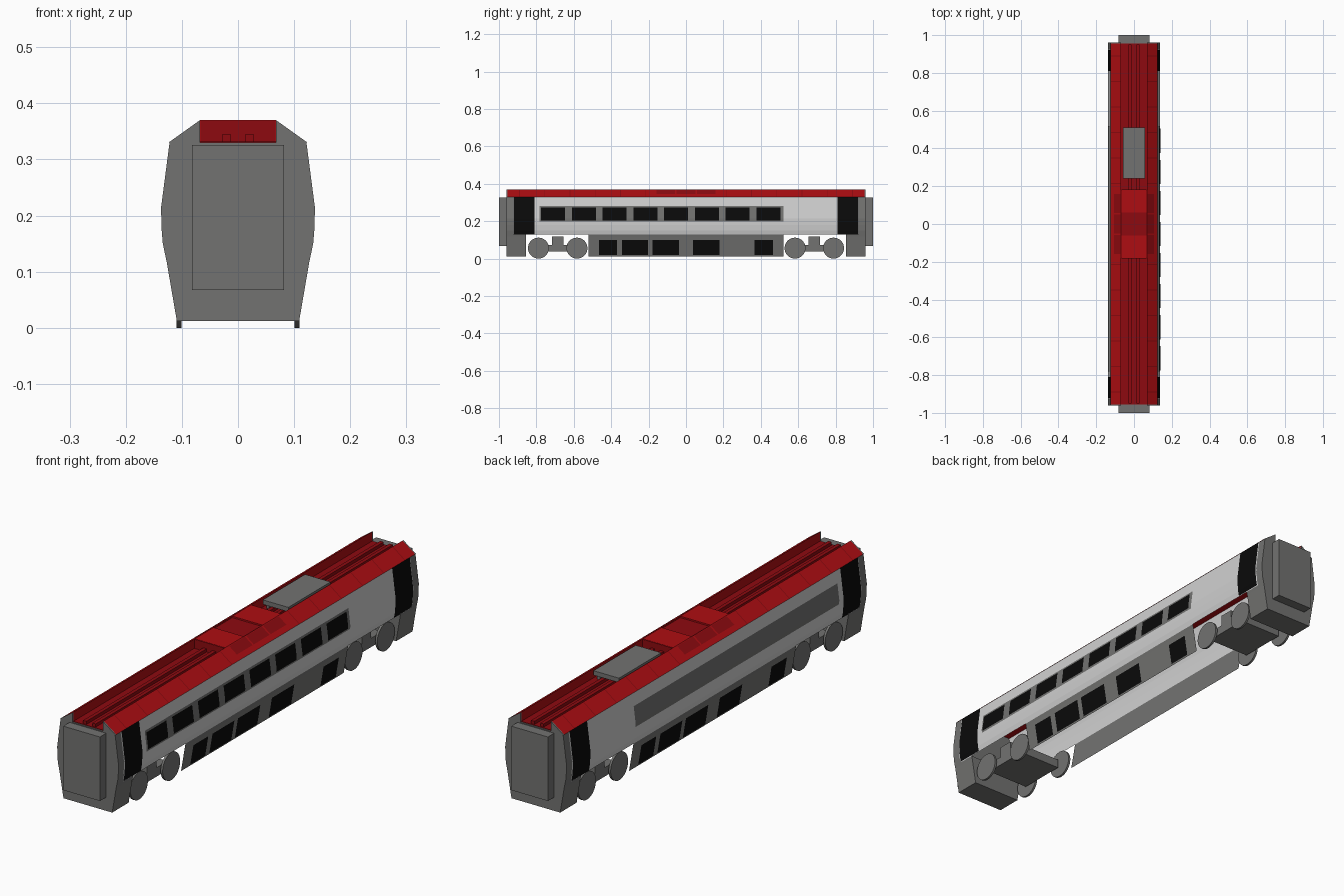
import bpy, bmesh, math

cube = bpy.data.objects.get("Cube")
if cube:
    bpy.data.objects.remove(cube, do_unlink=True)


def material(name, r, g, b):
    m = bpy.data.materials.new(name)
    m.use_nodes = True
    m.diffuse_color = (r, g, b, 1)
    m.node_tree.nodes["Principled BSDF"].inputs["Base Color"].default_value = (r, g, b, 1)
    return m


WHITE = material("body white", 0.63, 0.63, 0.63)
GREY = material("frame grey", 0.17, 0.17, 0.165)
BLACK = material("glass black", 0.003, 0.003, 0.003)
RED = material("roof red", 0.42, 0.004, 0.006)
DARK_RED = material("roof dark red", 0.27, 0.003, 0.005)

# Half cross-section of the carriage, from skirt to roof edge
PROFILE = [(.109, .012), (.127, .117), (.134, .15), (.1365, .18),
           (.137, .215), (.122, .33), (.068, .37)]
EAVES, SILL, ROOF = .33, .128, .37


def width_at(z):
    for (x0, z0), (x1, z1) in zip(PROFILE, PROFILE[1:]):
        if z <= z1:
            return x0 + (x1 - x0) * (z - z0) / (z1 - z0)
    return PROFILE[-1][0]


def section(z0, z1):
    """Points of the half profile between two heights."""
    inner = [p for p in PROFILE if z0 < p[1] < z1]
    return [(width_at(z0), z0)] + inner + [(width_at(z1), z1)]


def finish(bm, name, mat):
    bmesh.ops.recalc_face_normals(bm, faces=bm.faces)
    me = bpy.data.meshes.new(name)
    bm.to_mesh(me)
    bm.free()
    me.materials.append(mat)
    ob = bpy.data.objects.new(name, me)
    bpy.context.collection.objects.link(ob)
    return ob


def side_panel(name, mat, side, y0, y1, z0, z1, lift=0.0):
    """Sheet that follows the carriage side."""
    bm = bmesh.new()
    up = lift if z0 >= EAVES else 0
    rows = [[bm.verts.new((side * (x + lift), y, z + up)) for y in (y0, y1)]
            for x, z in section(z0, z1)]
    for a, b in zip(rows, rows[1:]):
        loop = (a[0], a[1], b[1], b[0])
        bm.faces.new(loop if side > 0 else loop[::-1])
    me = bpy.data.meshes.new(name)
    bm.to_mesh(me)
    bm.free()
    me.materials.append(mat)
    ob = bpy.data.objects.new(name, me)
    bpy.context.collection.objects.link(ob)


def prism(name, mat, outline, y0, y1):
    """Closed outline in x and z, extruded along the carriage."""
    bm = bmesh.new()
    ends = [[bm.verts.new((x, y, z)) for x, z in outline] for y in (y0, y1)]
    n = len(outline)
    for i in range(n):
        j = (i + 1) % n
        bm.faces.new((ends[0][i], ends[0][j], ends[1][j], ends[1][i]))
    for e in ends:
        bm.faces.new(e)
    return finish(bm, name, mat)


def box(name, mat, x0, x1, y0, y1, z0, z1):
    return prism(name, mat, [(x0, z0), (x1, z0), (x1, z1), (x0, z1)], y0, y1)


def slab(name, mat, y0, y1, z0, z1):
    """Full-width block with the carriage cross-section."""
    half = section(z0, z1)
    prism(name, mat, half + [(-x, z) for x, z in reversed(half)], y0, y1)


SKIRT_BOXES = [(-.465, -.37), (-.343, -.203), (-.18, -.037), (.037, .18), (.367, .465)]

for side, label in ((1, "left"), (-1, "right")):
    # Body shell, skirt and doors
    side_panel(label + "_body_side", WHITE, side, -.925, .925, SILL, EAVES)
    side_panel(label + "_skirt", GREY, side, -.52, .52, .012, SILL)
    for y in (-.865, .865):
        side_panel(label + "_door", BLACK, side, y - .056, y + .056, SILL + .002, EAVES, .0015)

    # Window band, glazed on one side only
    side_panel(label + "_window_band", GREY, side, -.782, .52, .198, .28, .0015)
    if side > 0:
        for i in range(8):
            y = -.775 + i * .1645
            side_panel("window", BLACK, side, y, y + .128, .205, .272, .003)

    # Equipment covers on the skirt
    for a, b in SKIRT_BOXES:
        lo, hi = sorted((a * side, b * side))
        side_panel(label + "_equipment_cover", BLACK, side, lo, hi, .018, .1, .002)

    # Sloped roof edge with seams and central grilles
    wedge = [(side * x, z) for x, z in ((.124, EAVES), (.068, ROOF), (.068, EAVES))]
    prism(label + "_roof_edge", RED, wedge, -.955, .955)
    for end in (-1, 1):
        prism(label + "_roof_edge_end", GREY, wedge, *sorted((end * .955, end * .96)))
        for k in range(6):
            y = end * (.215 + k * .135)
            side_panel(label + "_roof_seam", DARK_RED, side, y - .002, y + .002,
                       EAVES, ROOF - .001, .001)
    for y in (-.108, 0, .108):
        side_panel(label + "_roof_grille", DARK_RED, side, y - .05, y + .05,
                   .343, ROOF - .002, .0012)

    # Roof duct
    box(label + "_roof_duct", DARK_RED, *sorted((side * .013, side * .028)),
        -.95, .95, EAVES, .345)

# Roof trough and raised centre
box("roof_trough", DARK_RED, -.068, .068, -.955, .955, .328, .332)
for end in (-1, 1):
    box("roof_cover", RED, -.068, .068, *sorted((end * .06, end * .18)), EAVES, ROOF)
    box("roof_cover_front", DARK_RED, -.067, .067,
        *sorted((end * .18, end * .182)), EAVES, ROOF - .001)
box("roof_cover_recess", DARK_RED, -.068, .068, -.06, .06, EAVES, .364)

# Roof unit on short legs
box("roof_unit", GREY, -.057, .057, .24, .51, .352, ROOF)
for x in (-.045, .045):
    for y in (.265, .485):
        box("roof_unit_leg", GREY, x - .006, x + .006, y - .01, y + .01, EAVES, .353)

# Carriage ends, lower end blocks and gangways
for end in (-1, 1):
    slab("end_wall", GREY, *sorted((end * .922, end * .96)), .1, EAVES)
    slab("end_block", GREY, *sorted((end * .855, end * .96)), .012, SILL)
    box("gangway", GREY, -.082, .082, *sorted((end * .96, end)), .067, .326)

    # Bogie
    mid = end * .686
    box("bogie_frame", GREY, -.095, .095, mid - .1, mid + .1, .038, .074)
    box("bogie_pivot", GREY, -.095, .095, mid - .03, mid + .03, .074, .118)
    for y in (mid - .103, mid + .103):
        for x in (-.1055, .1055):
            bpy.ops.mesh.primitive_cylinder_add(
                vertices=32, radius=.056, depth=.009, location=(x, y, .056),
                rotation=(0, math.pi / 2, 0))
            wheel = bpy.context.object
            wheel.name = "wheel"
            wheel.data.materials.append(GREY)
            bpy.ops.object.shade_smooth_by_angle()
